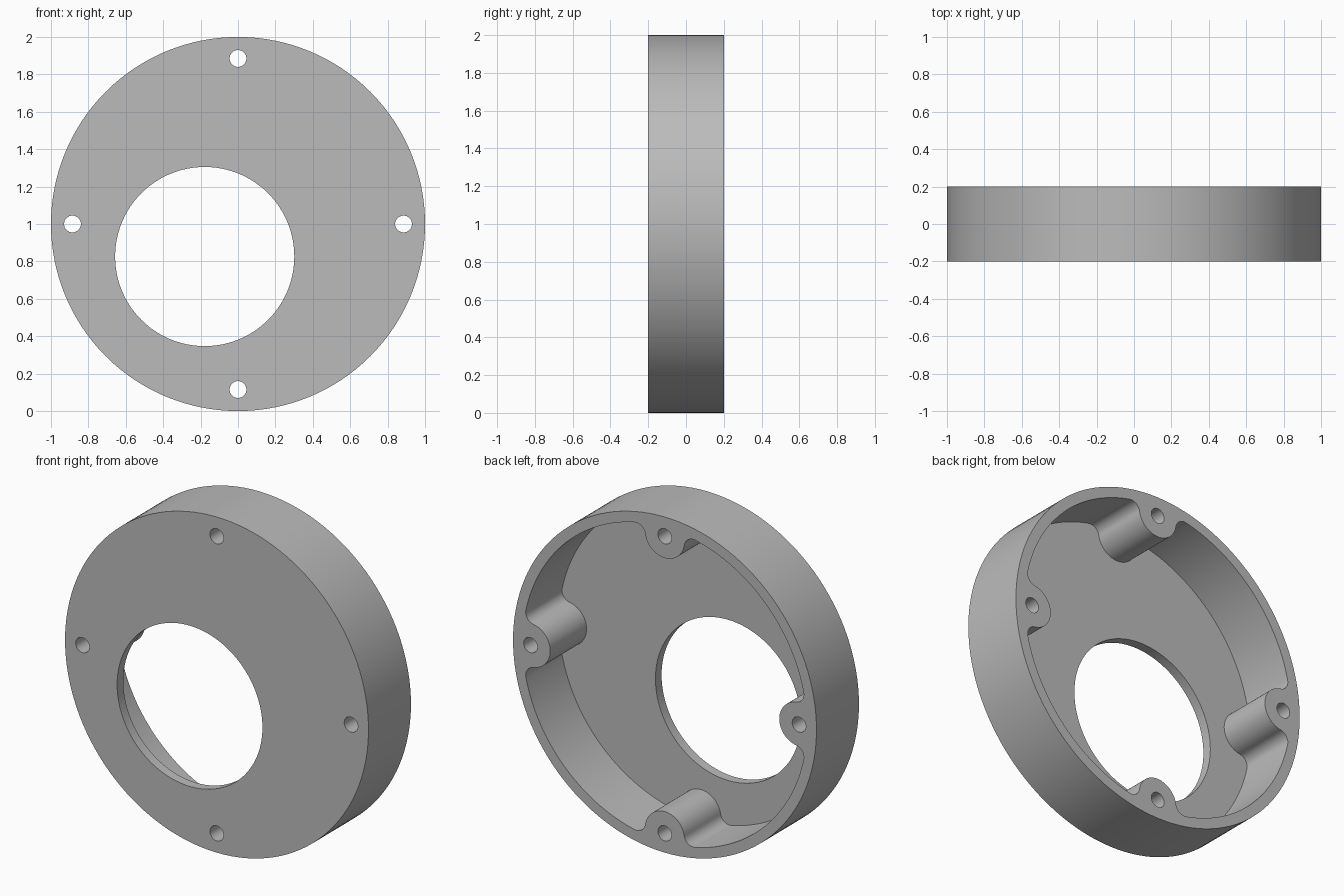
import bpy, bmesh
from math import acos, atan2, cos, sin, pi, radians

cube = bpy.data.objects.get("Cube")
if cube:
    bpy.data.objects.remove(cube)

# Main dimensions
FRONT, BACK, FLOOR = -0.2, 0.2, -0.142
WALL_R = 0.937      # inside radius of the rim
BOLT_D = 0.885      # distance of the screw holes from the centre
BOSS_R, FILLET_R, SCREW_R = 0.13, 0.06, 0.045

grey = bpy.data.materials.new("plain grey")
grey.use_nodes = True
colour = (0.5, 0.5, 0.5, 1)
grey.diffuse_color = colour
grey.node_tree.nodes["Principled BSDF"].inputs["Base Color"].default_value = colour


def arc(cx, cz, r, start, end, steps):
    """Points along an arc, both ends included."""
    angles = [start + (end - start) * i / steps for i in range(steps + 1)]
    return [(cx + r * cos(a), cz + r * sin(a)) for a in angles]


def circle(cx, cz, r, steps):
    return arc(cx, cz, r, 0, 2 * pi, steps)[:-1]


def prism(name, outline, y0, y1):
    """Extrude an outline in the x-z plane from y0 to y1."""
    bm = bmesh.new()
    face = bm.faces.new([bm.verts.new((x, y0, z + 1)) for x, z in outline])
    new = bmesh.ops.extrude_face_region(bm, geom=[face])["geom"]
    verts = [v for v in new if isinstance(v, bmesh.types.BMVert)]
    bmesh.ops.translate(bm, verts=verts, vec=(0, y1 - y0, 0))
    bmesh.ops.recalc_face_normals(bm, faces=bm.faces)
    mesh = bpy.data.meshes.new(name)
    bm.to_mesh(mesh)
    bm.free()
    mesh.materials.append(grey)
    obj = bpy.data.objects.new(name, mesh)
    bpy.context.collection.objects.link(obj)
    return obj


def cavity_outline():
    """Inner wall with four screw bosses blended in by fillets."""
    fr = WALL_R - FILLET_R
    reach = BOSS_R + FILLET_R
    t = acos((BOLT_D ** 2 + fr ** 2 - reach ** 2) / (2 * BOLT_D * fr))
    fx, fz = fr * cos(t), fr * sin(t)
    g = atan2(fz, BOLT_D - fx)
    quarter = arc(fx, -fz, FILLET_R, -t, g, 12)
    quarter += arc(BOLT_D, 0, BOSS_R, g - pi, -g - pi, 28)[1:]
    quarter += arc(fx, fz, FILLET_R, -g, t, 12)[1:]
    quarter += arc(0, 0, WALL_R, t, pi / 2 - t, 32)[1:-1]
    turns = [(1, 0), (0, 1), (-1, 0), (0, -1)]
    return [(x * c - z * s, x * s + z * c) for c, s in turns for x, z in quarter]


# Solid disc, then the cutters for the cavity, the large opening and the screws
housing = prism("round_housing", circle(0, 0, 1, 128), FRONT, BACK)
cutters = [
    prism("cavity_cutter", cavity_outline(), FLOOR, BACK + 0.1),
    prism("opening_cutter", circle(-0.178, -0.174, 0.479, 96), FRONT - 0.1, 0),
]
for x, z in ((1, 0), (0, 1), (-1, 0), (0, -1)):
    hole = circle(x * BOLT_D, z * BOLT_D, SCREW_R, 32)
    cutters.append(prism("screw_cutter", hole, FRONT - 0.1, BACK + 0.1))

bpy.ops.object.select_all(action="DESELECT")
housing.select_set(True)
bpy.context.view_layer.objects.active = housing
for cutter in cutters:
    cutter.hide_render = True
    cut = housing.modifiers.new("cut", "BOOLEAN")
    cut.operation, cut.solver, cut.object = "DIFFERENCE", "EXACT", cutter
    bpy.ops.object.modifier_apply(modifier=cut.name)
    bpy.data.objects.remove(cutter)

bpy.ops.object.shade_smooth_by_angle(angle=radians(30))
